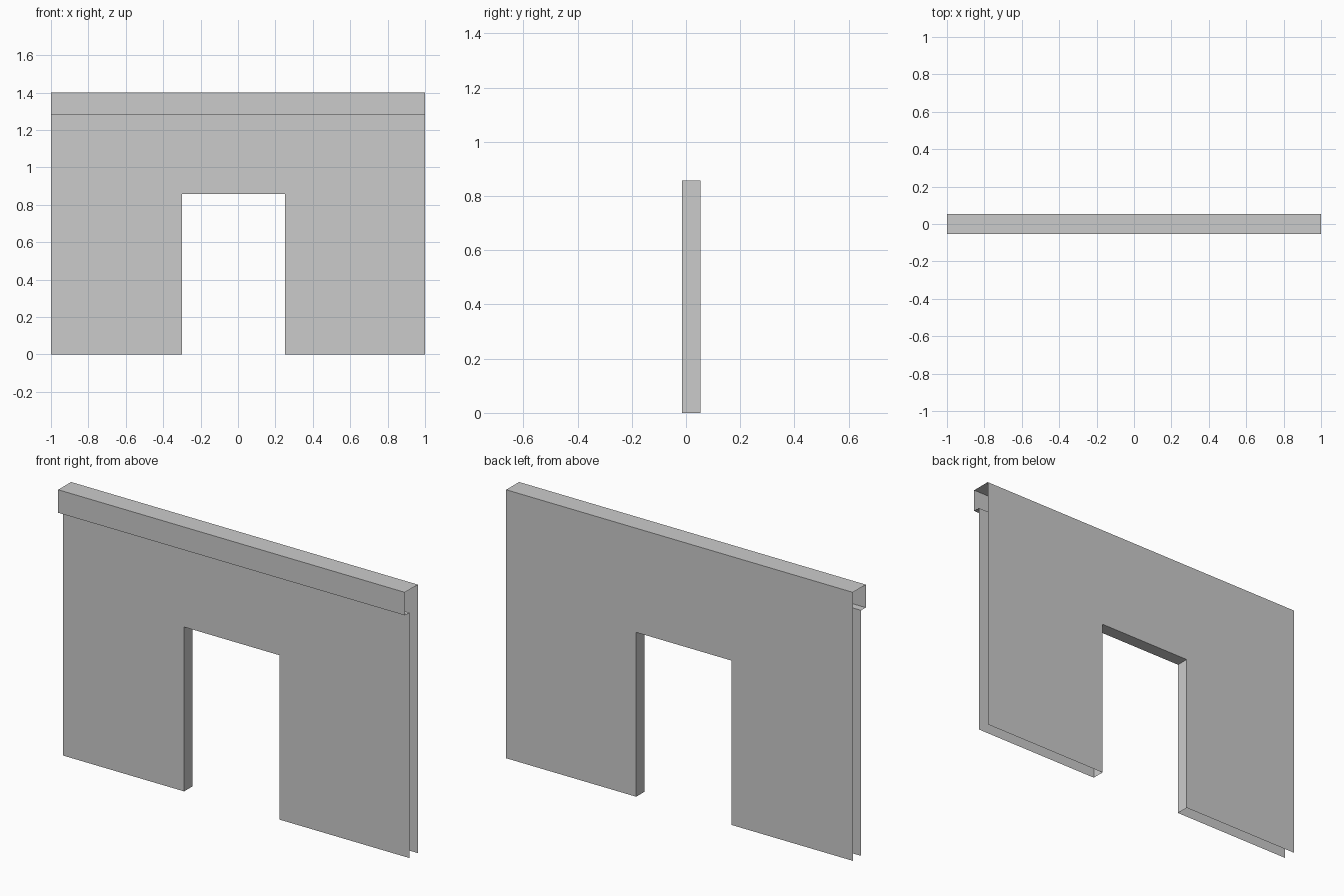
import bpy, bmesh

if "Cube" in bpy.data.objects:
    bpy.data.objects.remove(bpy.data.objects["Cube"])

HALF, Y_FRONT, Y_BACK = 1.0, -0.015, 0.053
Z_LEDGE, Z_TOP = 1.28, 1.40
DOOR_L, DOOR_R, DOOR_H = -0.30, 0.25, 0.857


def make_object(name, faces):
    """Build one sheet object from a list of face corner loops."""
    bm = bmesh.new()
    for loop in faces:
        bm.faces.new([bm.verts.new(p) for p in loop])
    bmesh.ops.remove_doubles(bm, verts=bm.verts, dist=1e-5)
    mesh = bpy.data.meshes.new(name)
    bm.to_mesh(mesh)
    bm.free()
    obj = bpy.data.objects.new(name, mesh)
    bpy.context.collection.objects.link(obj)
    return obj


def panel(name, y, top, flip):
    """Wall sheet with the doorway left out, facing -y unless flipped."""
    outline = [(-HALF, 0), (DOOR_L, 0), (DOOR_L, DOOR_H), (DOOR_R, DOOR_H),
               (DOOR_R, 0), (HALF, 0), (HALF, top), (-HALF, top)]
    if flip:
        outline.reverse()
    make_object(name, [[(x, y, z) for x, z in outline]])


def strip(a, b):
    """Quad spanning the wall length between two (y, z) profile points."""
    return [(-HALF, *a), (HALF, *a), (HALF, *b), (-HALF, *b)]


# Front and back sheets; the wall is open at its ends and bottom
panel("front_wall", Y_FRONT, Z_LEDGE, False)
panel("back_wall", Y_BACK, Z_TOP, True)

# Overhanging top rail: underside, front and top
rail = [(Y_FRONT, Z_LEDGE), (-Y_BACK, Z_LEDGE), (-Y_BACK, Z_TOP), (Y_BACK, Z_TOP)]
make_object("top_rail", [strip(a, b) for a, b in zip(rail, rail[1:])])

# Doorway lining: two jambs and the lintel underside
path = [(DOOR_L, 0), (DOOR_L, DOOR_H), (DOOR_R, DOOR_H), (DOOR_R, 0)]
make_object("doorway_lining", [
    [(a[0], Y_FRONT, a[1]), (a[0], Y_BACK, a[1]),
     (b[0], Y_BACK, b[1]), (b[0], Y_FRONT, b[1])]
    for a, b in zip(path, path[1:])])
